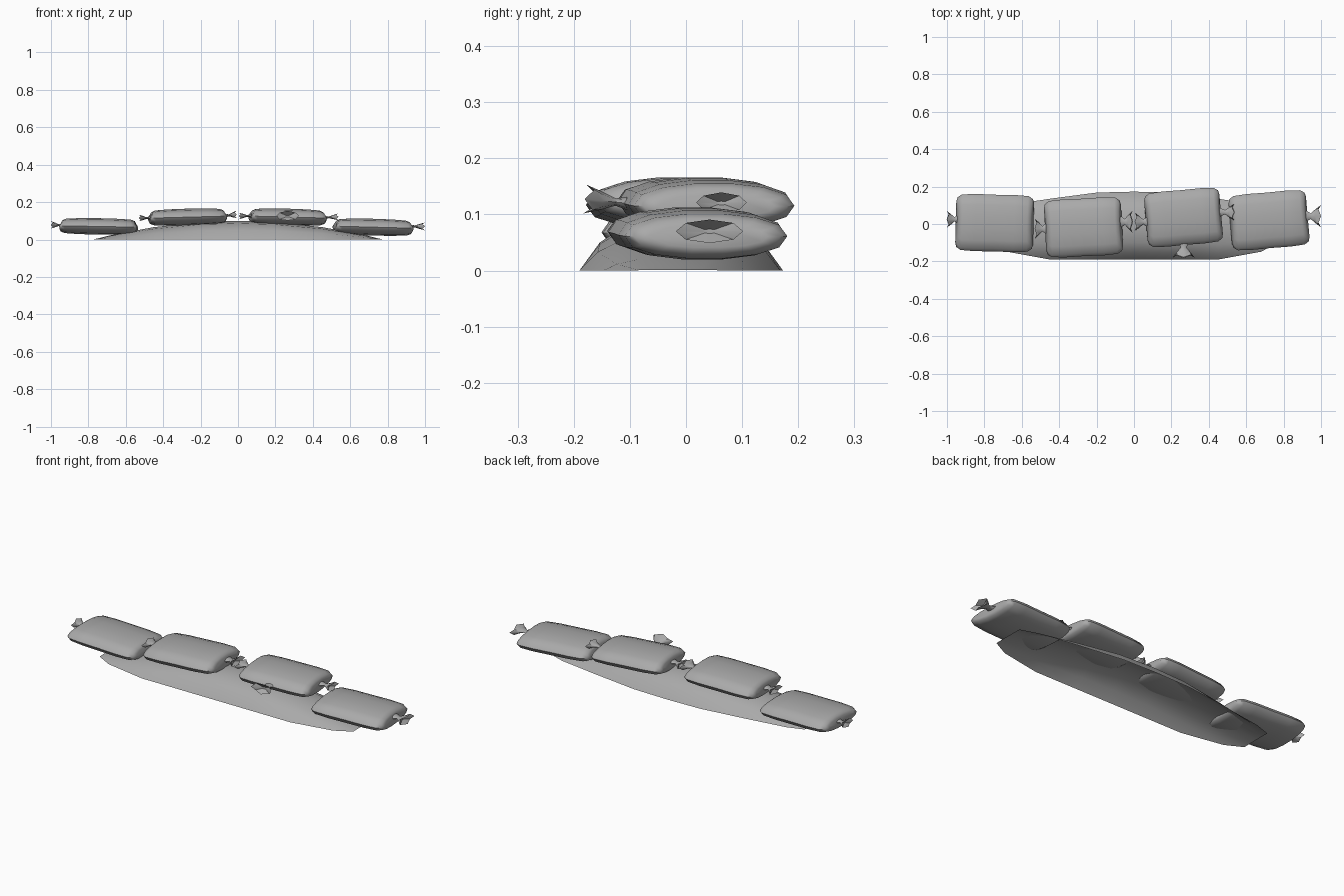
import bpy, bmesh
from math import sin, cos, pi, radians
from mathutils import Matrix, Vector

cube = bpy.data.objects.get("Cube")
if cube:
    bpy.data.objects.remove(cube)

grey = bpy.data.materials.new("sandbag_grey")
grey.use_nodes = True
grey.diffuse_color = (0.4, 0.4, 0.4, 1)
bsdf = grey.node_tree.nodes["Principled BSDF"]
bsdf.inputs["Base Color"].default_value = (0.4, 0.4, 0.4, 1)
bsdf.inputs["Roughness"].default_value = 0.9


def loft(name, rings, closed=True, caps=True, matrix=None, angle=60):
    """Skin a list of point rings into one smooth mesh object."""
    bm = bmesh.new()
    rows = [[bm.verts.new(p) for p in ring] for ring in rings]
    n = len(rows[0])
    for a, b in zip(rows, rows[1:]):
        for i in range(n if closed else n - 1):
            j = (i + 1) % n
            bm.faces.new((a[i], a[j], b[j], b[i]))
    if caps:
        bm.faces.new(rows[0])
        bm.faces.new(rows[-1])
    bmesh.ops.recalc_face_normals(bm, faces=bm.faces)
    if not closed and sum(f.normal.z for f in bm.faces) < 0:
        bmesh.ops.reverse_faces(bm, faces=bm.faces)
    if matrix:
        bm.transform(matrix)
    mesh = bpy.data.meshes.new(name)
    bm.to_mesh(mesh)
    bm.free()
    mesh.materials.append(grey)
    obj = bpy.data.objects.new(name, mesh)
    bpy.context.collection.objects.link(obj)
    bpy.ops.object.select_all(action="DESELECT")
    obj.select_set(True)
    bpy.context.view_layer.objects.active = obj
    bpy.ops.object.shade_smooth_by_angle(angle=radians(angle))
    return obj


def sandbag(name, centre, size, yaw, pitch):
    """Pillow: flattened rings along x, pinched at both ends."""
    half = [(1.0, 0.72, 0.42), (0.97, 0.87, 0.7), (0.86, 0.97, 0.88), (0.5, 1.0, 0.97)]
    stations = [(-x, y, z) for x, y, z in half] + [(0, 0.99, 1)] + half[::-1]
    lx, ly, lz = size
    rings = []
    for x, sy, sz in stations:
        ring = []
        for k in range(14):
            a = 2 * pi * k / 14
            cy = cos(a)
            cz = sin(a)
            cz = abs(cz) ** 0.85 * (1 if cz > 0 else -1)
            # lower half spreads a little further at the ends
            px = x * (1 - 0.05 * max(cz, 0) * x * x)
            ring.append((px * lx, cy * sy * ly, cz * sz * lz))
        rings.append(ring)
    m = Matrix.Translation(centre) @ Matrix.Rotation(radians(yaw), 4, "Z") @ Matrix.Rotation(radians(pitch), 4, "Y")
    loft(name, rings, matrix=m)


def tie(name, base, direction, length, width, height):
    """Gathered neck that flares into a ruffled mouth."""
    profile = [(-0.5, 0.7), (0.0, 0.45), (0.3, 0.25), (0.65, 0.6), (1.0, 1.0)]
    rings = []
    for t, s in profile:
        rings.append([(t * length + (0.12 * length * (-1) ** k if t == 1 else 0),
                       cos(pi * k / 4) * s * width,
                       sin(pi * k / 4) * s * height) for k in range(8)])
    # gathered centre of the mouth
    rings.append([(0.7 * length, y * 0.2, z * 0.2) for x, y, z in rings[-1]])
    turn = Vector(direction).to_track_quat("X", "Z").to_matrix().to_4x4()
    loft(name, rings, matrix=Matrix.Translation(base) @ turn, angle=45)


# Earth mound: open shell, low at the ends
mound_plan = [(0.77, -0.1, 0.07), (0.68, -0.148, 0.1), (0.45, -0.19, 0.135), (0.2, -0.19, 0.168)]
stations = [(-x, f, b) for x, f, b in mound_plan] + [(0, -0.19, 0.173)] + mound_plan[::-1]
section = [(-1, 0), (-0.8, 0.5), (-0.5, 0.86), (0, 1), (0.5, 0.86), (0.8, 0.5), (1, 0)]
rings = []
for x, front, back in stations:
    mid, half = (front + back) / 2, (back - front) / 2
    height = 0.1 * (1 - (x / 0.775) ** 2)
    rings.append([(x, mid + u * half, v * height) for u, v in section])
loft("mound", rings, closed=False, caps=False)

# Four bags along the mound
sandbag("bag_right_outer", (-0.745, 0.005, 0.07), (0.208, 0.153, 0.045), -1.5, 1)
sandbag("bag_right_inner", (-0.27, -0.018, 0.12), (0.206, 0.155, 0.046), 3, -1.5)
sandbag("bag_left_inner", (0.265, 0.035, 0.12), (0.202, 0.148, 0.046), 5, 1.5)
sandbag("bag_left_outer", (0.722, 0.02, 0.066), (0.208, 0.15, 0.046), 5, 1.5)

# Tied necks
tie("tie_right_outer", (-0.945, 0.025, 0.076), (-1, 0, 0.05), 0.05, 0.045, 0.02)
tie("tie_right_inner_outward", (-0.475, -0.025, 0.115), (-1, 0, 0), 0.05, 0.055, 0.018)
tie("tie_right_inner_inward", (-0.065, 0.012, 0.128), (1, 0, 0.1), 0.052, 0.06, 0.02)
tie("tie_left_inner_inward", (0.065, 0.012, 0.126), (-1, 0, 0), 0.055, 0.05, 0.018)
tie("tie_left_inner_outward", (0.468, 0.063, 0.118), (1, 0, 0.05), 0.062, 0.045, 0.018)
tie("tie_left_outer", (0.925, 0.042, 0.07), (1, 0, 0), 0.067, 0.06, 0.021)
tie("tie_front", (0.265, -0.105, 0.12), (0, -1, 0.1), 0.068, 0.06, 0.026)
